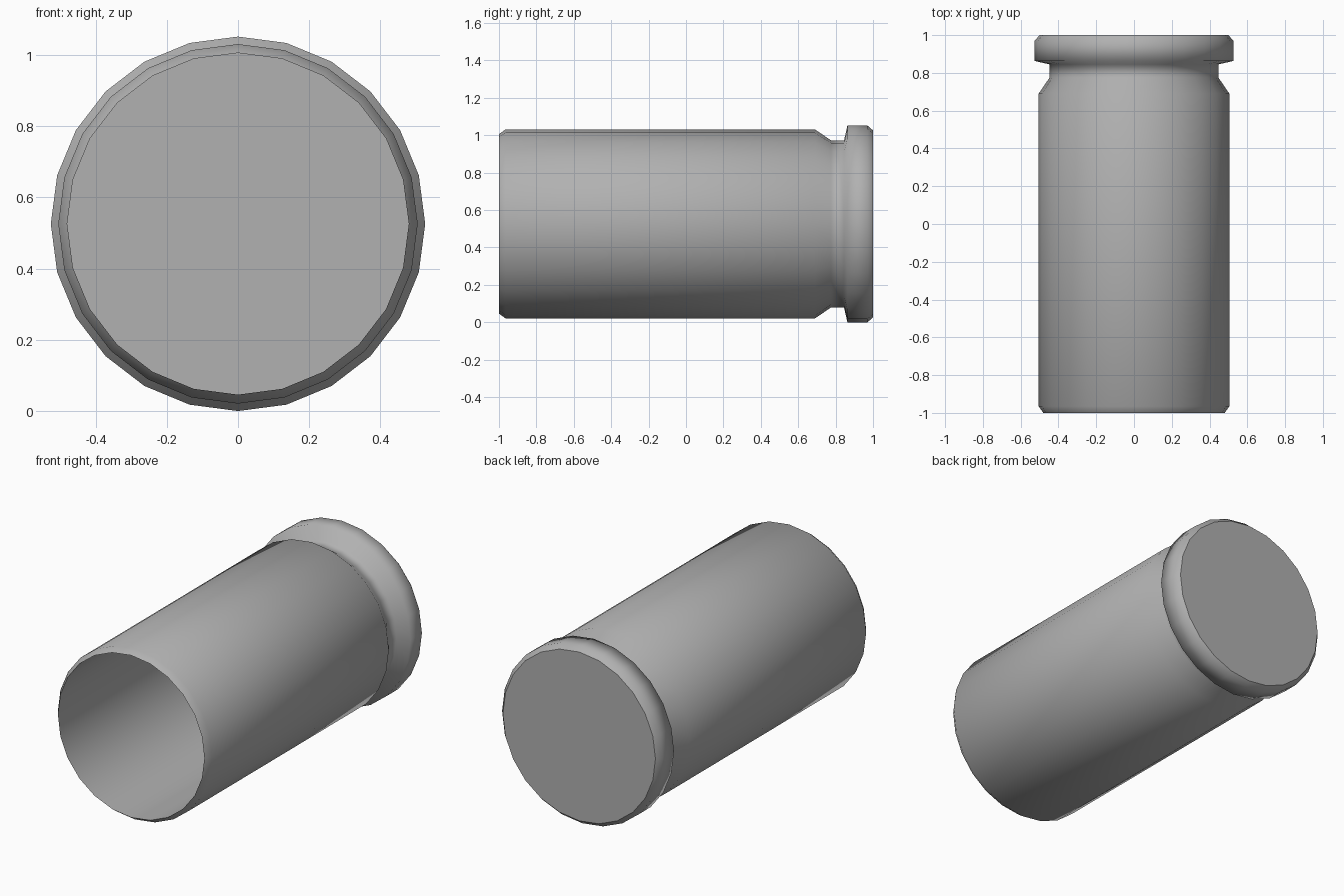
import bpy, bmesh
from math import sin, cos, tau

if "Cube" in bpy.data.objects:
    bpy.data.objects.remove(bpy.data.objects["Cube"])

SIDES = 24
RADIUS = 0.526

# Profile (y, radius): cavity floor, mouth, body, groove, rim, base
profile = [
    (0.66, 0.48), (-1.0, 0.48), (-0.965, 0.505), (0.69, 0.505),
    (0.775, 0.447), (0.845, 0.447), (0.863, RADIUS), (0.97, RADIUS), (1.0, 0.50),
]
SHARP_RINGS = (0, 1, len(profile) - 1)  # cavity floor, mouth, base

bm = bmesh.new()
rings = []
for y, r in profile:
    rings.append([bm.verts.new((r * sin(i * tau / SIDES), y,
                                RADIUS + r * cos(i * tau / SIDES)))
                  for i in range(SIDES)])

# Smooth walls between neighbouring rings
for a, b in zip(rings, rings[1:]):
    for i in range(SIDES):
        j = (i + 1) % SIDES
        bm.faces.new((a[i], a[j], b[j], b[i])).smooth = True

# Flat cavity floor and base
bm.faces.new(rings[0])
bm.faces.new(rings[-1])
bmesh.ops.recalc_face_normals(bm, faces=bm.faces[:])

# Sharp edges round the floor, mouth and base
for k in SHARP_RINGS:
    for i in range(SIDES):
        bm.edges.get((rings[k][i], rings[k][(i + 1) % SIDES])).smooth = False

mesh = bpy.data.meshes.new("rimmed_casing")
bm.to_mesh(mesh)
bm.free()
casing = bpy.data.objects.new("rimmed_casing", mesh)
bpy.context.collection.objects.link(casing)

# Dark grey metal
metal = bpy.data.materials.new("dark_metal")
metal.diffuse_color = (0.44, 0.44, 0.44, 1)
metal.use_nodes = True
metal.node_tree.nodes["Principled BSDF"].inputs["Base Color"].default_value = metal.diffuse_color
mesh.materials.append(metal)
